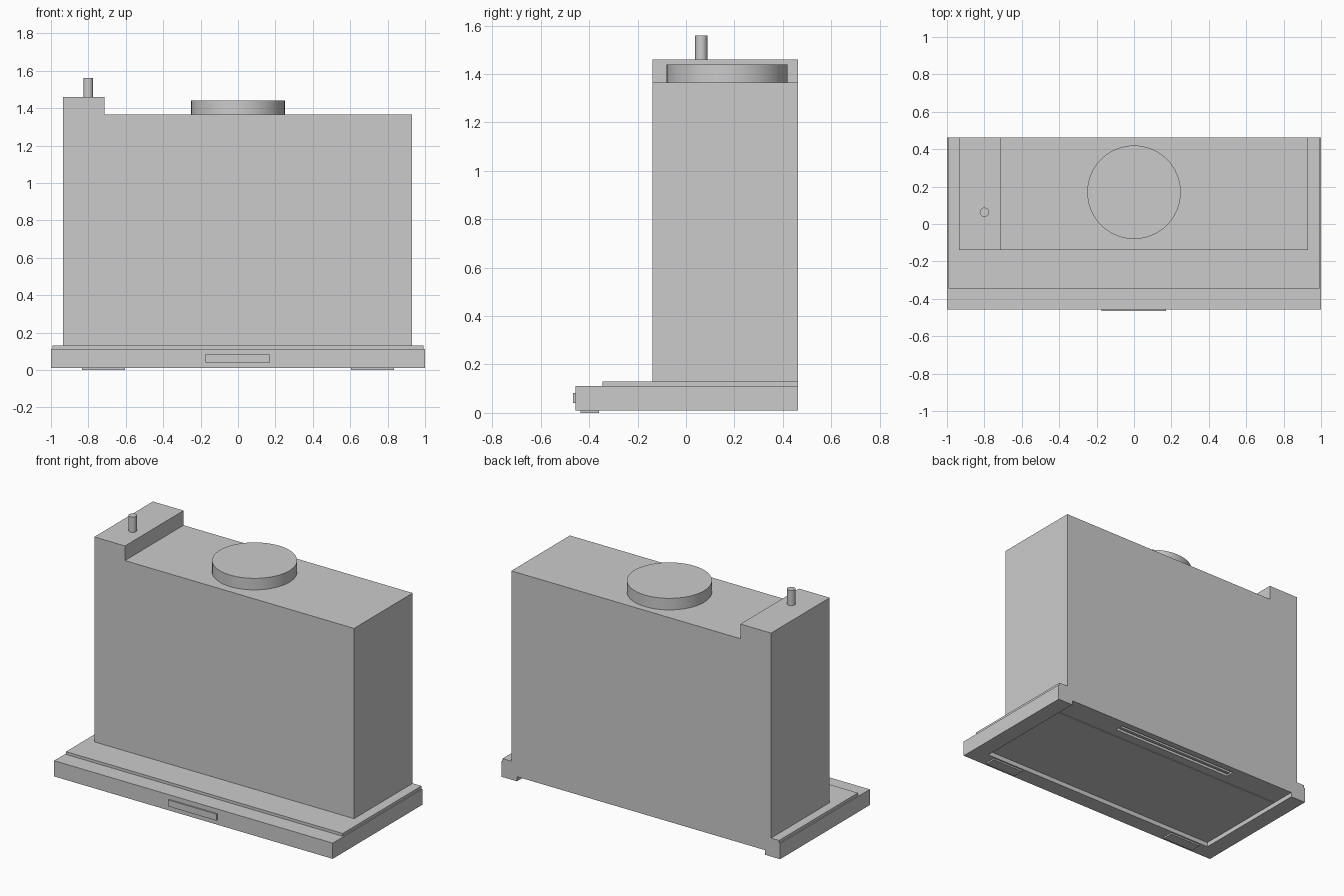
import bpy, bmesh, math
from mathutils import Vector

if "Cube" in bpy.data.objects:
    bpy.data.objects.remove(bpy.data.objects["Cube"])


def box(name, x, y, z):
    """Box from (min, max) ranges."""
    bm = bmesh.new()
    bmesh.ops.create_cube(bm, size=1)
    for v in bm.verts:
        v.co = Vector([(a + b) / 2 + c * (b - a) for (a, b), c in zip((x, y, z), v.co)])
    return finish(name, bm)


def finish(name, bm):
    bmesh.ops.recalc_face_normals(bm, faces=bm.faces)
    me = bpy.data.meshes.new(name)
    bm.to_mesh(me)
    bm.free()
    ob = bpy.data.objects.new(name, me)
    bpy.context.collection.objects.link(ob)
    return ob


def extrude_front_profile(name, pts, y0, y1):
    """Extrude an x-z outline along y."""
    bm = bmesh.new()
    face = bm.faces.new([bm.verts.new((x, y0, z)) for x, z in pts])
    out = bmesh.ops.extrude_face_region(bm, geom=[face])
    verts = [g for g in out["geom"] if isinstance(g, bmesh.types.BMVert)]
    bmesh.ops.translate(bm, verts=verts, vec=(0, y1 - y0, 0))
    return finish(name, bm)


def cylinder(name, x, y, r, z0, z1, sides):
    bpy.ops.mesh.primitive_cylinder_add(vertices=sides, radius=r, depth=z1 - z0,
                                        location=(x, y, (z0 + z1) / 2))
    ob = bpy.context.object
    ob.name = name
    bpy.ops.object.shade_smooth_by_angle(angle=math.radians(30))
    return ob


def cut(target, cutter):
    cutter.hide_render = True
    mod = target.modifiers.new("cut", "BOOLEAN")
    mod.operation, mod.solver, mod.object = "DIFFERENCE", "EXACT", cutter
    bpy.context.view_layer.objects.active = target
    bpy.ops.object.modifier_apply(modifier=mod.name)
    bpy.data.objects.remove(cutter)


BACK = 0.463

# Main housing with the raised electrical compartment on one end
extrude_front_profile("housing", [(-0.935, 0.13), (0.93, 0.13), (0.93, 1.365),
                                  (-0.715, 1.365), (-0.715, 1.46), (-0.935, 1.46)],
                      -0.138, BACK)

# Exhaust collar and power cable stub
cylinder("exhaust_collar", 0, 0.17, 0.25, 1.365, 1.44, 64)
cylinder("power_cable", -0.8, 0.063, 0.025, 1.46, 1.56, 24)

# Canopy base: underside recessed and open at the back, with a rear slot
base = box("canopy_base", (-1, 1), (-0.457, BACK), (0.01, 0.112))
cut(base, box("recess_cutter", (-0.89, 0.89), (-0.35, 0.6), (-0.1, 0.04)))
cut(base, box("slot_cutter", (-0.45, 0.45), (0.36, 0.42), (0, 0.06)))
box("canopy_top_step", (-0.993, 0.993), (-0.345, BACK), (0.112, 0.13))

# Underside filter panel and the bar inside the slot
box("filter_panel", (-0.885, 0.885), (-0.345, 0.3), (0.036, 0.045))
box("slot_bar", (-0.44, 0.44), (0.38, 0.4), (0.042, 0.065))

# Lamps under the front rail
for side, s in (("left", -1), ("right", 1)):
    x = sorted((s * 0.605, s * 0.835))
    box(f"lamp_{side}", x, (-0.435, -0.36), (0, 0.015))

# Control display on the front edge
box("control_display", (-0.175, 0.172), (-0.466, -0.45), (0.04, 0.082))
